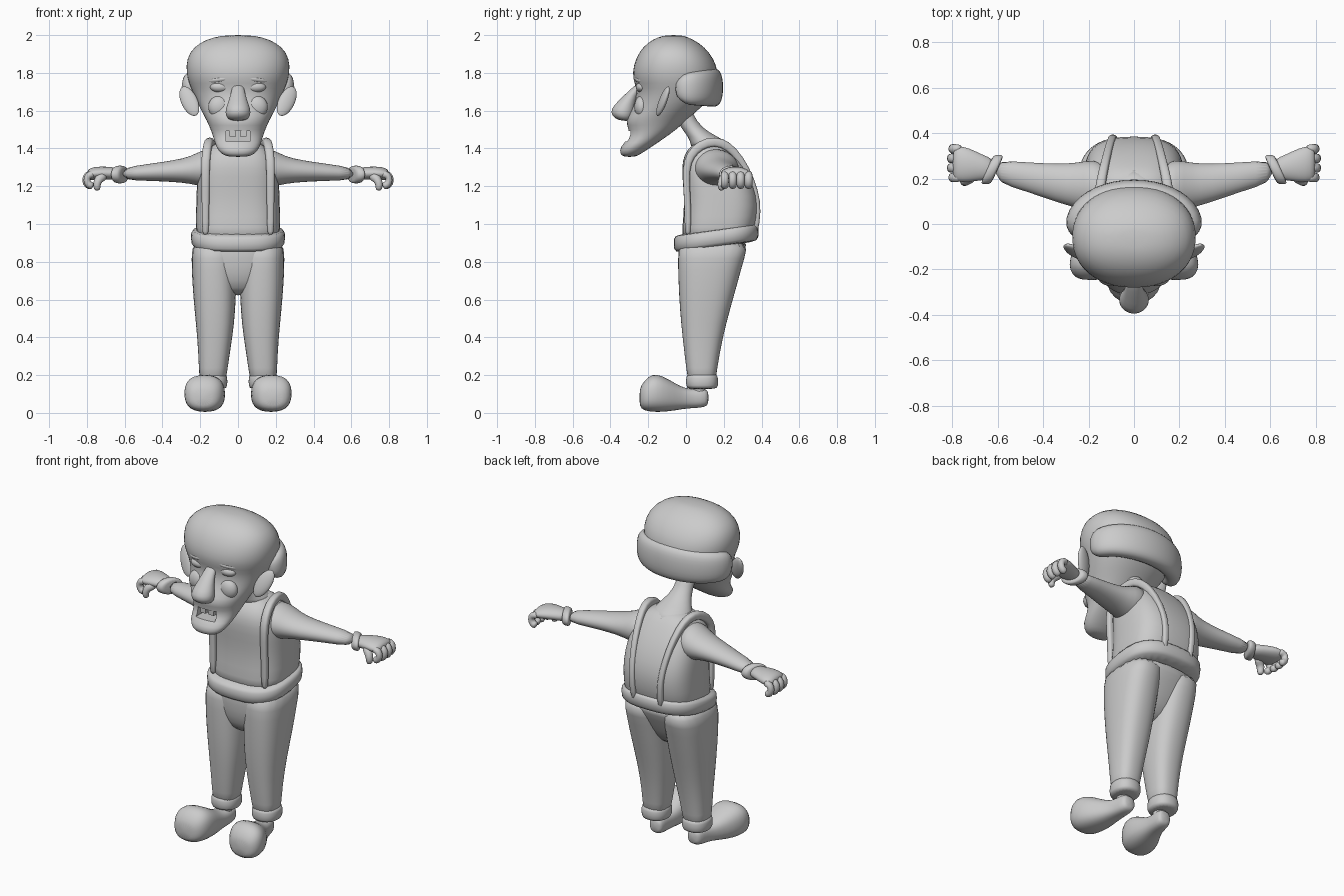
import bpy, bmesh
from math import sin, cos, pi, copysign, radians
from mathutils import Vector, Matrix

if "Cube" in bpy.data.objects:
    bpy.data.objects.remove(bpy.data.objects["Cube"], do_unlink=True)

X, Y, Z = Vector((1, 0, 0)), Vector((0, 1, 0)), Vector((0, 0, 1))

clay = bpy.data.materials.new("light_grey_clay")
clay.use_nodes = True
grey = (.6, .6, .6, 1)
clay.diffuse_color = grey
clay.node_tree.nodes["Principled BSDF"].inputs["Base Color"].default_value = grey


def finish(name, bm, mirror=False, subdivide=True):
    """Turn a bmesh into a smooth object, mirrored across x when asked."""
    bmesh.ops.recalc_face_normals(bm, faces=bm.faces[:])
    mesh = bpy.data.meshes.new(name)
    bm.to_mesh(mesh)
    bm.free()
    mesh.materials.append(clay)
    obj = bpy.data.objects.new(name, mesh)
    bpy.context.collection.objects.link(obj)
    bpy.ops.object.select_all(action="DESELECT")
    obj.select_set(True)
    bpy.context.view_layer.objects.active = obj
    if mirror:
        modifier = obj.modifiers.new("mirror", "MIRROR")
        modifier.use_mirror_merge = False
    if subdivide:
        obj.modifiers.new("smooth", "SUBSURF").levels = 1
        obj.modifiers["smooth"].render_levels = 1
        bpy.ops.object.shade_smooth()
    return obj


def loft(name, rows, frame=None, ref=Z, sides=20, power=2, mirror=False):
    """Skin rounded sections (x, y, z, radius, radius) along a path."""
    bm = bmesh.new()
    centres = [Vector(row[:3]) for row in rows]
    rings = []
    for i, row in enumerate(rows):
        if frame:
            u, v = frame
        else:
            last = len(rows) - 1
            tangent = (centres[min(i + 1, last)] - centres[max(i - 1, 0)]).normalized()
            u = tangent.cross(ref).normalized()
            v = u.cross(tangent)
        ring = []
        for k in range(sides):
            angle = 2 * pi * k / sides
            c, s = cos(angle), sin(angle)
            a = copysign(abs(c) ** (2 / power), c) * row[3]
            b = copysign(abs(s) ** (2 / power), s) * row[4]
            ring.append(bm.verts.new(centres[i] + u * a + v * b))
        rings.append(ring)
    for low, high in zip(rings, rings[1:]):
        for k in range(sides):
            n = (k + 1) % sides
            bm.faces.new((low[k], low[n], high[n], high[k]))
    bm.faces.new(rings[0])
    bm.faces.new(rings[-1])
    return finish(name, bm, mirror)


def stack(name, profile, x=0, **options):
    """Loft level sections given as (height, front, back, half width)."""
    rows = [(x, (f + b) / 2, z, w, (b - f) / 2) for z, f, b, w in profile]
    return loft(name, rows, frame=(X, Y), **options)


def ball(name, centre, size, turn=(0, 0, 0), mirror=True):
    bm = bmesh.new()
    bmesh.ops.create_uvsphere(bm, u_segments=16, v_segments=10, radius=1)
    matrix = Matrix.Translation(centre)
    for angle, axis in zip(turn, "XYZ"):
        matrix = matrix @ Matrix.Rotation(radians(angle), 4, axis)
    bm.transform(matrix @ Matrix.Diagonal((*size, 1)))
    return finish(name, bm, mirror)


def block(name, centre, size, mirror=False):
    bm = bmesh.new()
    bmesh.ops.create_cube(bm, size=1)
    bm.transform(Matrix.Translation(centre) @ Matrix.Diagonal((*size, 1)))
    return finish(name, bm, mirror, subdivide=False)


# Head: broad dome narrowing to a long jutting jaw
head = stack("head", [
    (1.355, -.33, -.27, .05), (1.37, -.35, -.24, .09), (1.41, -.35, -.18, .118),
    (1.45, -.305, -.12, .128), (1.5, -.3, -.05, .145), (1.545, -.325, 0, .165),
    (1.6, -.29, .06, .195), (1.66, -.265, .13, .225), (1.72, -.262, .16, .25),
    (1.77, -.285, .17, .27), (1.84, -.28, .165, .278), (1.91, -.25, .125, .26),
    (1.96, -.205, .07, .205), (1.99, -.15, .01, .13), (2.0, -.1, -.03, .05)],
    sides=28, power=2.2)

# Open mouth cut into the jaw, with two upper teeth
cutter = block("mouth_cutter", (0, -.33, 1.465), (.125, .19, .055))
cutter.hide_render = True
cut = head.modifiers.new("mouth", "BOOLEAN")
cut.object = cutter
cut.solver = "EXACT"
bpy.context.view_layer.objects.active = head
bpy.ops.object.modifier_apply(modifier="smooth")
bpy.ops.object.modifier_apply(modifier="mouth")
bpy.data.objects.remove(cutter, do_unlink=True)
bpy.ops.object.select_all(action="DESELECT")
head.select_set(True)
bpy.ops.object.shade_smooth_by_angle(angle=radians(40))
block("upper_teeth", (.027, -.285, 1.478), (.034, .02, .032), mirror=True)

# Nose, eyelids, brows, cheeks and ears
loft("nose", [(0, -.23, 1.75, .025, .02), (0, -.27, 1.71, .035, .03),
              (0, -.31, 1.655, .048, .045), (0, -.335, 1.61, .068, .066),
              (0, -.335, 1.57, .068, .06), (0, -.32, 1.545, .04, .03)],
     frame=(X, Y), sides=16)
ball("eyelid", (.095, -.232, 1.725), (.055, .035, .03))
ball("brow", (.1, -.228, 1.765), (.08, .04, .022), (0, 8, 20))
ball("cheek", (.1, -.235, 1.62), (.06, .04, .06))
ball("ear", (.258, -.122, 1.65), (.045, .02, .09), (-22, 24, 15))

# Thick fringe of hair wrapped around the back of the head
hair = []
for step in range(-6, 7):
    t = radians(step * 18)
    end = .45 if abs(step) == 6 else 1
    hair.append((.255 * sin(t), -.01 + .155 * cos(t), 1.715 + .008 * cos(t),
                 .055 * end, (.085 + .02 * cos(t)) * end))
loft("hair_fringe", hair, sides=14, power=2.6)

# Neck and hunched torso
loft("neck", [(0, .15, 1.38, .15, .13), (0, .12, 1.44, .1, .095),
              (0, .055, 1.485, .062, .065), (0, .005, 1.54, .05, .05),
              (0, -.04, 1.64, .06, .06)], frame=(X, Y), sides=16)
stack("torso", [(.88, -.03, .33, .22), (.98, -.02, .375, .225), (1.1, -.01, .392, .222),
                (1.2, -.015, .372, .22), (1.3, -.025, .325, .21), (1.37, -.01, .275, .18),
                (1.42, .03, .235, .14), (1.445, .08, .19, .07)],
      sides=28, power=2.9)

# Braces running over the shoulders and closing together at the back
loft("brace", [(.172, .01, .92, .018, .02), (.172, .01, 1.1, .018, .02),
               (.172, 0, 1.24, .018, .022), (.172, .005, 1.33, .022, .024),
               (.165, .045, 1.395, .026, .024), (.155, .11, 1.435, .026, .024),
               (.145, .19, 1.435, .026, .022), (.13, .255, 1.385, .022, .02),
               (.115, .32, 1.295, .018, .018), (.1, .368, 1.17, .018, .018),
               (.092, .382, 1.07, .018, .018), (.088, .362, .94, .018, .018)],
     ref=X, sides=12, power=3, mirror=True)

# Sleeves, cuffs and hands
loft("sleeve", [(.1, .15, 1.3, .12, .11), (.19, .165, 1.295, .12, .1),
                (.25, .17, 1.285, .1, .072), (.34, .18, 1.28, .086, .058),
                (.46, .205, 1.274, .066, .046), (.62, .235, 1.265, .05, .034)],
     frame=(Y, Z), mirror=True)
cuff = [(.6, .85), (.608, 1), (.642, 1), (.65, .85)]
loft("sleeve_cuff", [(x, .24, 1.262, .066 * r, .048 * r) for x, r in cuff],
     frame=((Y - X * .45), Z), mirror=True)
loft("palm", [(.61, .24, 1.265, .045, .03), (.67, .25, 1.268, .056, .034),
              (.73, .26, 1.27, .078, .036), (.78, .265, 1.265, .08, .034),
              (.8, .265, 1.26, .065, .022)], frame=(Y, Z), mirror=True)
for number in range(4):
    y = .205 + .042 * number
    reach = .785 + .008 * sin(number * pi / 3)
    path = [(-.03, 1.265), (.01, 1.262), (.018, 1.23), (.005, 1.205), (-.02, 1.2)]
    loft("finger", [(reach + x, y, z, .022, .022) for x, z in path],
         ref=Y, sides=10, mirror=True)
loft("thumb", [(.7, .215, 1.26, .028, .026), (.74, .192, 1.24, .026, .024),
               (.75, .185, 1.205, .022, .022), (.742, .19, 1.175, .016, .016)],
     ref=Y, sides=10, mirror=True)

# Trousers: pelvis, legs, rolled waistband and hems
stack("trouser_seat", [(.62, .02, .17, .1), (.7, -.025, .235, .17), (.78, -.04, .275, .215),
                       (.86, -.042, .315, .236), (.93, -.04, .34, .235)], power=2.5)
legs = [(.15, .01, .16, .135, .072), (.22, .003, .162, .132, .074), (.4, -.02, .195, .122, .094),
        (.55, -.034, .235, .122, .11), (.7, -.042, .278, .126, .118),
        (.82, -.045, .31, .128, .12), (.92, -.04, .345, .126, .118)]
loft("trouser_leg", [(x, (f + b) / 2, z, w, (b - f) / 2) for z, f, b, x, w in legs],
     frame=(X, Y), power=2.5, mirror=True)
band = [(-.05, .92), (-.035, .99), (.035, 1), (.05, .94)]
loft("waistband", [(0, .16, .925 + h, .252 * r, .228 * r) for h, r in band],
     frame=(X, Y + Z * .14), sides=28, power=2.7)
hem = [(.125, .88), (.14, 1), (.19, 1), (.21, .9)]
loft("trouser_hem", [(.135, .085, z, .08 * r, .086 * r) for z, r in hem],
     frame=(X, Y), power=2.3, mirror=True)

# Shoes: slim heel and ankle, big bulbous toe turned outwards
loft("ankle", [(.13, .065, .03, .04, .045), (.13, .065, .2, .045, .045)],
     frame=(X, Y), sides=14, mirror=True)
loft("shoe", [(.125, .12, .08, .03, .03), (.128, .105, .08, .045, .05),
              (.132, .05, .077, .05, .052), (.14, .0, .075, .058, .052),
              (.155, -.06, .085, .082, .073), (.17, -.12, .1, .104, .096),
              (.18, -.18, .107, .11, .103), (.184, -.225, .09, .09, .078),
              (.186, -.248, .08, .05, .045)],
     frame=(X, Z), power=2.5, mirror=True)
